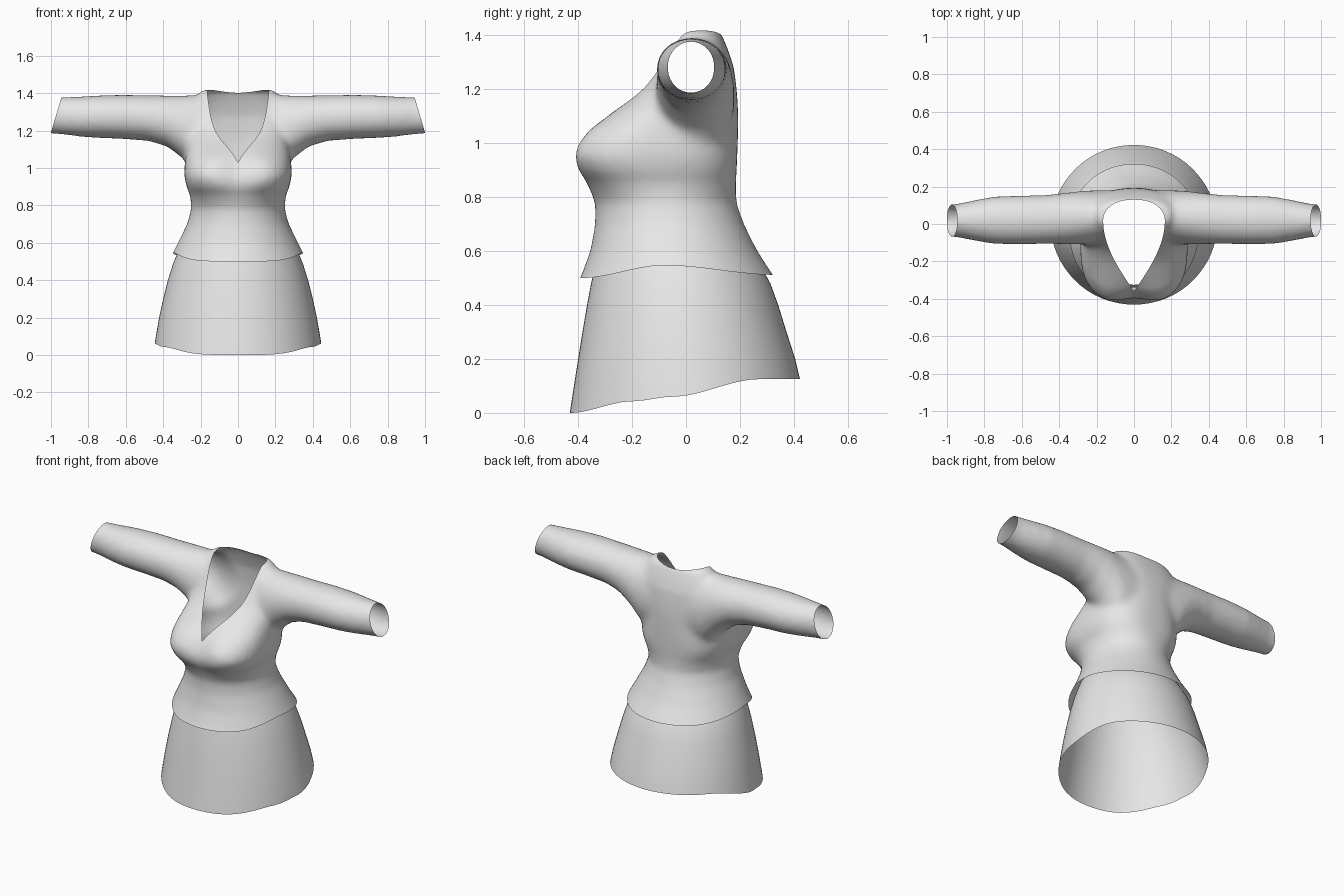
import bpy, bmesh
from math import sin, cos, pi, exp, copysign
from mathutils import Vector

cube = bpy.data.objects.get("Cube")
if cube:
    bpy.data.objects.remove(cube)

fabric = bpy.data.materials.new("light_grey_fabric")
fabric.use_nodes = True
fabric.diffuse_color = (0.8, 0.8, 0.8, 1)
fabric.node_tree.nodes["Principled BSDF"].inputs["Base Color"].default_value = (0.8, 0.8, 0.8, 1)

SIDES = 64


def power(v, n):
    return copysign(abs(v) ** (2 / n), v)


def make_object(name, bm, material=None):
    mesh = bpy.data.meshes.new(name)
    bm.to_mesh(mesh)
    bm.free()
    obj = bpy.data.objects.new(name, mesh)
    bpy.context.collection.objects.link(obj)
    if material:
        mesh.materials.append(material)
    return obj


def loft(bm, rings, capped=True):
    """Skin a list of point rings into a tube."""
    loops = [[bm.verts.new(p) for p in ring] for ring in rings]
    for a, b in zip(loops, loops[1:]):
        for i in range(len(a)):
            j = (i + 1) % len(a)
            bm.faces.new((a[i], a[j], b[j], b[i]))
    if capped:
        bm.faces.new(loops[0][::-1])
        bm.faces.new(loops[-1])


def body_ring(z, width, front, back, n=2.0):
    mid, depth = (front + back) / 2, (back - front) / 2
    ring = []
    for i in range(SIDES):
        a = 2 * pi * i / SIDES
        x, y = width * power(cos(a), n), mid + depth * power(sin(a), n)
        if sin(a) < 0:  # shallow hollow between the bust
            y += 0.045 * exp(-(x / 0.09) ** 2 - ((z - 1) / 0.1) ** 2)
        ring.append((x, y, z))
    return ring


def interpolate(y, points):
    for (y0, z0), (y1, z1) in zip(points, points[1:]):
        if y <= y1:
            t = max(0, (y - y0) / (y1 - y0))
            return z0 + (z1 - z0) * t * t * (3 - 2 * t)
    return points[-1][1]


def cut(bm, point, normal):
    bmesh.ops.bisect_plane(bm, geom=bm.verts[:] + bm.edges[:] + bm.faces[:],
                           plane_co=point, plane_no=normal, clear_outer=True)


def cut_hem(bm, hem):
    """Trim the bottom along a height curve that depends on depth."""
    for v in bm.verts:
        v.co.z -= interpolate(v.co.y, hem)
    cut(bm, Vector(), Vector((0, 0, -1)))
    for v in bm.verts:
        v.co.z += interpolate(v.co.y, hem)


# Blouse torso: height, half width, front, back, squareness
torso = [
    (0.40, 0.43, -0.45, 0.40), (0.50, 0.372, -0.392, 0.33),
    (0.60, 0.322, -0.355, 0.265), (0.70, 0.272, -0.337, 0.215),
    (0.78, 0.25, -0.337, 0.187), (0.85, 0.255, -0.37, 0.185, 2.3),
    (0.90, 0.275, -0.412, 0.188, 2.6), (0.95, 0.287, -0.432, 0.19, 2.7),
    (1.00, 0.287, -0.42, 0.192, 2.6), (1.05, 0.282, -0.378, 0.193, 2.5),
    (1.10, 0.275, -0.305, 0.193, 2.4), (1.15, 0.27, -0.23, 0.192, 2.4),
    (1.20, 0.27, -0.17, 0.188, 2.4), (1.28, 0.27, -0.11, 0.178, 2.5),
    (1.35, 0.24, -0.07, 0.155, 2.5), (1.42, 0.19, -0.03, 0.125, 2.5),
]
bm = bmesh.new()
loft(bm, [body_ring(*row) for row in torso])

# Sleeves: distance out, front, back, bottom, top
sleeve = [
    (0.10, -0.10, 0.18, 0.92, 1.39), (0.22, -0.11, 0.18, 0.96, 1.39),
    (0.30, -0.11, 0.175, 1.055, 1.388), (0.38, -0.108, 0.165, 1.115, 1.388),
    (0.48, -0.107, 0.155, 1.145, 1.389), (0.62, -0.11, 0.152, 1.155, 1.392),
    (0.75, -0.107, 0.147, 1.16, 1.388), (0.85, -0.09, 0.128, 1.168, 1.382),
    (0.95, -0.07, 0.107, 1.18, 1.378), (1.06, -0.066, 0.104, 1.19, 1.376),
]
for side in (-1, 1):
    rings = []
    for x, front, back, low, high in sleeve:
        rings.append([(side * x,
                       (front + back) / 2 + (back - front) / 2 * cos(2 * pi * i / SIDES),
                       (low + high) / 2 + (high - low) / 2 * sin(2 * pi * i / SIDES))
                      for i in range(SIDES)])
    loft(bm, rings)
bmesh.ops.recalc_face_normals(bm, faces=bm.faces[:])
blouse = make_object("blouse", bm, fabric)

# Teardrop neckline cutter
half = [(0.165 * cos(pi / 2 * k / 16), 0.02 - 0.38 * k / 16) for k in range(16, 0, -1)]
half += [(0.165 * cos(pi / 2 * k / 10) ** 0.85, 0.02 + 0.11 * sin(pi / 2 * k / 10)) for k in range(10)]
outline = half + [(0, 0.13)] + [(-x, y) for x, y in half[:0:-1]]
bm = bmesh.new()
loft(bm, [[(x, y, z) for x, y in outline] for z in (0.9, 1.6)])
bmesh.ops.recalc_face_normals(bm, faces=bm.faces[:])
cutter = make_object("neckline_cutter", bm)
cutter.hide_render = True

# Fuse and soften the blouse, then open the neck
remesh = blouse.modifiers.new("fuse", 'REMESH')
remesh.mode = 'VOXEL'
remesh.voxel_size = 0.016
remesh.use_smooth_shade = True
soften = blouse.modifiers.new("soften", 'SMOOTH')
soften.factor = 0.5
soften.iterations = 14
neck = blouse.modifiers.new("neck", 'BOOLEAN')
neck.object = cutter
neck.solver = 'EXACT'
bpy.context.view_layer.update()
result = blouse.evaluated_get(bpy.context.evaluated_depsgraph_get())
bm = bmesh.new()
bm.from_mesh(result.to_mesh())
result.to_mesh_clear()
blouse.modifiers.clear()
bpy.data.objects.remove(cutter)

# Flat faces come from the cutter: remove them to leave a thin shell
bmesh.ops.delete(bm, geom=[f for f in bm.faces if not f.smooth], context='FACES')
for side in (-1, 1):
    cut(bm, Vector((side, 0, 1.19)), Vector((side * 0.185, 0, 0.055)))
cut_hem(bm, [(-0.39, 0.50), (-0.08, 0.547), (0.33, 0.512)])
for f in bm.faces:
    f.material_index = 0
bm.to_mesh(blouse.data)
bm.free()

# Skirt: an open flared tube with a hem that rises to the back
skirt_rows = [
    (-0.04, 0.455, -0.437, 0.452), (0.06, 0.446, -0.422, 0.438),
    (0.2, 0.422, -0.40, 0.405), (0.3, 0.40, -0.384, 0.373),
    (0.4, 0.375, -0.367, 0.342), (0.48, 0.35, -0.352, 0.313),
    (0.54, 0.326, -0.338, 0.28), (0.6, 0.297, -0.325, 0.24),
]
bm = bmesh.new()
loft(bm, [body_ring(*row) for row in skirt_rows], capped=False)
cut_hem(bm, [(-0.43, 0.0), (-0.2, 0.043), (-0.05, 0.06), (0.27, 0.125), (0.45, 0.125)])
bmesh.ops.recalc_face_normals(bm, faces=bm.faces[:])
for f in bm.faces:
    f.smooth = True
make_object("skirt", bm, fabric)
